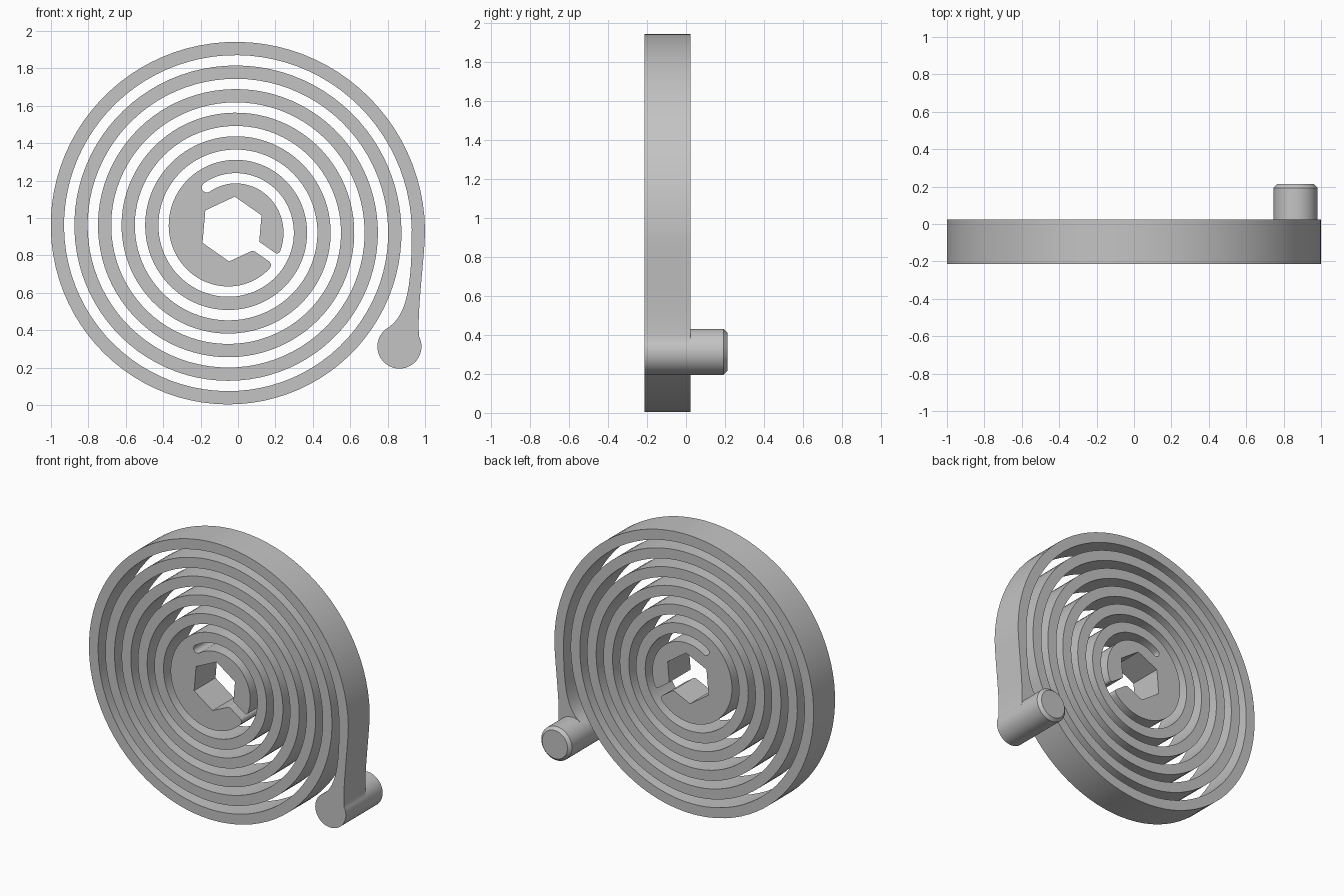
import bpy, bmesh, math
from mathutils import Vector
from mathutils.geometry import interpolate_bezier

cube = bpy.data.objects.get("Cube")
if cube:
    bpy.data.objects.remove(cube, do_unlink=True)

# Main dimensions
CENTRE = Vector((-0.032, 0.941))
OUTER, PITCH, BAND = 1.032, 0.1262, 0.071
FRONT, BACK, PIN_END = -0.213, 0.023, 0.213
PIN, PIN_R = Vector((0.863, 0.313)), 0.118
SLOT, SLOT_HALF, HEX_R = -35, 0.028, 0.174
GAP_ANGLE = 121

steel = bpy.data.materials.new("steel grey")
steel.use_nodes = True
colour = (0.55, 0.55, 0.55, 1)
steel.diffuse_color = colour
steel.node_tree.nodes["Principled BSDF"].inputs["Base Color"].default_value = colour


def polar(deg, r, origin=CENTRE):
    a = math.radians(deg)
    return origin + Vector((math.cos(a), math.sin(a))) * r


def spiral(start, end, inset=0.0, step=4):
    """Points along the spiral, angles counted back from the outer end."""
    n = max(2, round(abs(end - start) / step))
    angles = [start + (end - start) * i / n for i in range(n + 1)]
    return [polar(a, OUTER - inset - PITCH * a / 360) for a in angles]


def bezier(p, h1, h2, q, n=14):
    return [Vector(v[:2]) for v in interpolate_bezier(p, h1, h2, q, n)]


def rounded(p, corner, q):
    return bezier(p, p.lerp(corner, 0.6), q.lerp(corner, 0.6), q, 7)


def slot_point(along, side):
    """Point in the hub slot, side -1 is the lower jaw and 1 the upper."""
    u = polar(SLOT, 1, Vector((0, 0)))
    return CENTRE + u * along + Vector((-u.y, u.x)) * SLOT_HALF * side


def finish(obj):
    obj.data.materials.append(steel)
    bpy.ops.object.select_all(action='DESELECT')
    obj.select_set(True)
    bpy.context.view_layer.objects.active = obj
    bpy.ops.object.shade_smooth_by_angle(angle=math.radians(30))


def mesh_object(name, bm):
    bmesh.ops.recalc_face_normals(bm, faces=bm.faces)
    mesh = bpy.data.meshes.new(name)
    bm.to_mesh(mesh)
    bm.free()
    obj = bpy.data.objects.new(name, mesh)
    bpy.context.collection.objects.link(obj)
    finish(obj)


# Outer side of the band, wound in to the lower jaw of the hub
slot_turn = 6 * 360 + SLOT
outline = spiral(0, slot_turn - 11)

# Lower jaw, hexagonal socket and upper jaw
jaw_u = 0.285
mouth = HEX_R - SLOT_HALF / math.tan(math.radians(60))
outline += rounded(outline[-1], slot_point(jaw_u, -1), slot_point(jaw_u - 0.025, -1))[1:]
hexagon = [polar(SLOT - 60 * i, HEX_R) for i in range(1, 6)]
mouth_low = slot_point(mouth, -1)
outline += rounded(slot_point(mouth + 0.015, -1), mouth_low,
                   mouth_low.lerp(hexagon[0], 0.12))
outline += hexagon + [slot_point(mouth, 1)]
hub = spiral(slot_turn + 11, 6 * 360 + GAP_ANGLE)
outline += rounded(slot_point(jaw_u - 0.025, 1), slot_point(jaw_u, 1), hub[0]) + hub[1:]

# Round end of the gap, then the inner side of the band wound out again
inner = spiral(5 * 360 + GAP_ANGLE, 0, BAND)
mid, radius = (hub[-1] + inner[0]) / 2, (inner[0] - hub[-1]).length / 2
outline += [polar(GAP_ANGLE + 180 - 180 * i / 10, radius, mid) for i in range(1, 10)]
outline += inner

# Tail: inner flank, round eye, outer flank
eye = [polar(127 + 260 * i / 48, PIN_R, PIN) for i in range(49)]
outline += bezier(inner[-1], Vector((0.93, 0.62)), Vector((0.9, 0.47)), eye[0])[1:]
outline += eye[1:]
outline += bezier(eye[-1], Vector((0.955, 0.5)), Vector((1.0, 0.8)), outline[0])[1:-1]

# Spiral spring, extruded from its outline
bm = bmesh.new()
face = bm.faces.new([bm.verts.new((p.x, FRONT, p.y)) for p in outline])
swept = bmesh.ops.extrude_face_region(bm, geom=[face], use_keep_orig=True)
verts = [v for v in swept["geom"] if isinstance(v, bmesh.types.BMVert)]
bmesh.ops.translate(bm, verts=verts, vec=(0, BACK - FRONT, 0))
mesh_object("spiral_spring", bm)

# Anchor pin with a chamfered end
bm = bmesh.new()
rings = []
for y, r in ((BACK - 0.01, PIN_R), (PIN_END - 0.02, PIN_R), (PIN_END, PIN_R - 0.02)):
    points = [polar(360 * i / 64, r, PIN) for i in range(64)]
    rings.append([bm.verts.new((p.x, y, p.y)) for p in points])
for a, b in zip(rings, rings[1:]):
    for i in range(64):
        j = (i + 1) % 64
        bm.faces.new((a[i], a[j], b[j], b[i]))
bm.faces.new(rings[0])
bm.faces.new(rings[-1])
mesh_object("anchor_pin", bm)
